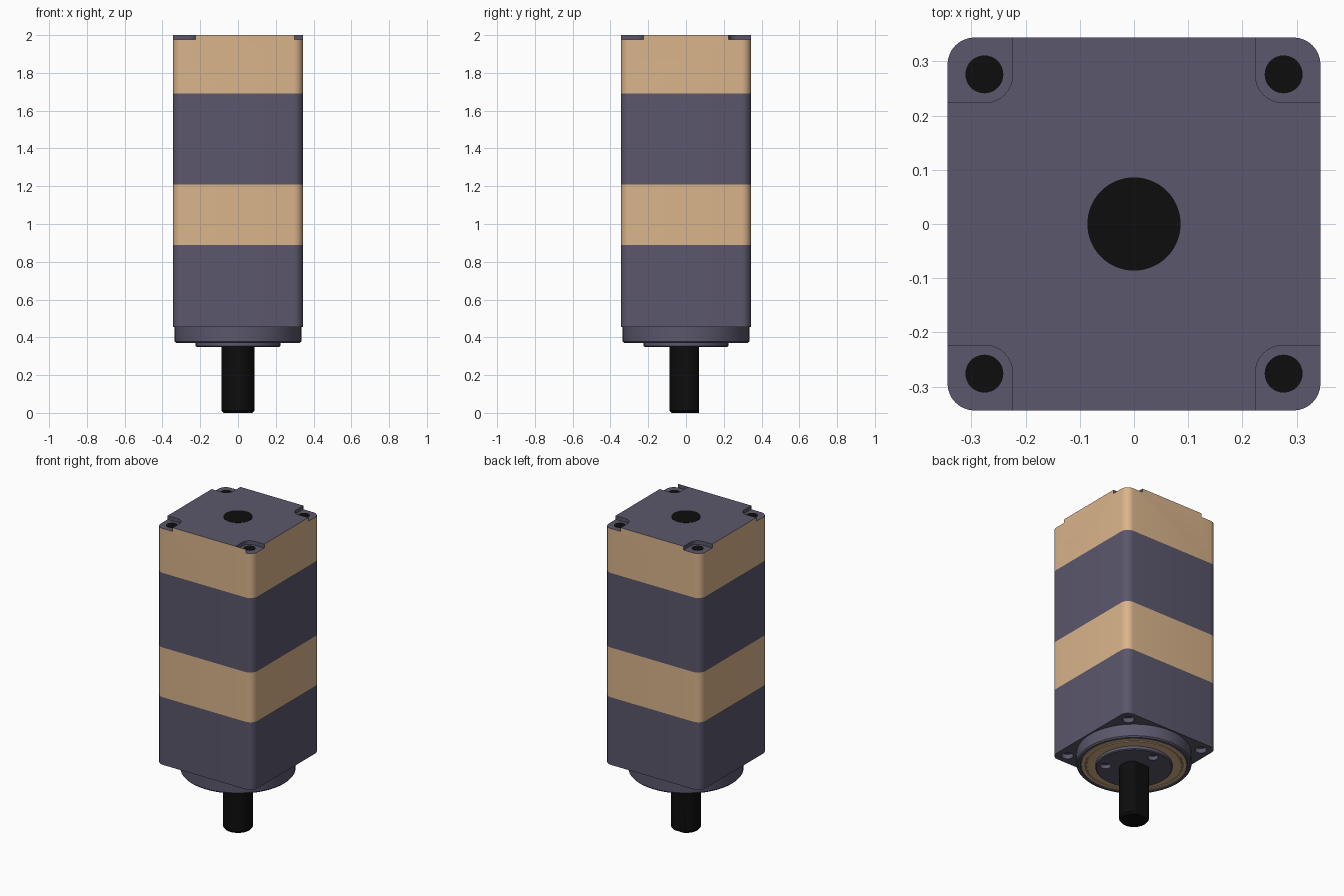
import bpy, bmesh, math

if "Cube" in bpy.data.objects:
    bpy.data.objects.remove(bpy.data.objects["Cube"])

W, R = 0.344, 0.05            # body half width, corner radius
TOP, FLOOR = 2.0, 1.976       # top face, floor of the corner notches


def material(name, rgb):
    m = bpy.data.materials.new(name)
    m.diffuse_color = (*rgb, 1)
    m.use_nodes = True
    m.node_tree.nodes["Principled BSDF"].inputs["Base Color"].default_value = m.diffuse_color
    return m


DARK = material("dark_violet_grey", (0.105, 0.095, 0.15))
TAN = material("tan", (0.70, 0.46, 0.26))
BLACK = material("black", (0.004, 0.004, 0.004))


def finish(bm, name, mat):
    bmesh.ops.remove_doubles(bm, verts=bm.verts, dist=1e-6)
    bmesh.ops.recalc_face_normals(bm, faces=bm.faces)
    me = bpy.data.meshes.new(name)
    bm.to_mesh(me)
    bm.free()
    ob = bpy.data.objects.new(name, me)
    bpy.context.collection.objects.link(ob)
    me.materials.append(mat)
    return ob


def prism(name, pts, z0, z1, mat):
    bm = bmesh.new()
    lo = [bm.verts.new((x, y, z0)) for x, y in pts]
    hi = [bm.verts.new((x, y, z1)) for x, y in pts]
    bm.faces.new(lo)
    bm.faces.new(hi)
    n = len(pts)
    for i in range(n):
        j = (i + 1) % n
        bm.faces.new((lo[i], lo[j], hi[j], hi[i]))
    return finish(bm, name, mat)


def arc(cx, cy, r, a0, a1, n=8):
    return [(cx + r * math.cos(math.radians(a0 + (a1 - a0) * i / n)),
             cy + r * math.sin(math.radians(a0 + (a1 - a0) * i / n))) for i in range(n + 1)]


def circle(cx, cy, r, n=32):
    return arc(cx, cy, r, 0, 360, n)[:-1]


def lathe(name, profile, mat, n=96):
    """Turn a closed (radius, z) profile around z."""
    bm = bmesh.new()
    vs = [bm.verts.new((r, 0, z)) for r, z in profile]
    es = [bm.edges.new((vs[i], vs[(i + 1) % len(vs)])) for i in range(len(vs))]
    bmesh.ops.spin(bm, geom=vs + es, cent=(0, 0, 0), axis=(0, 0, 1),
                   angle=2 * math.pi, steps=n, use_merge=True)
    return finish(bm, name, mat)


def cut(ob, cutters):
    for c in cutters:
        m = ob.modifiers.new("cut", 'BOOLEAN')
        m.operation, m.solver, m.object = 'DIFFERENCE', 'EXACT', c
        bpy.context.view_layer.objects.active = ob
        bpy.ops.object.modifier_apply(modifier=m.name)
        bpy.data.objects.remove(c)


outline = [p for k, (sx, sy) in enumerate([(1, 1), (-1, 1), (-1, -1), (1, -1)])
           for p in arc(sx * (W - R), sy * (W - R), R, 90 * k, 90 * k + 90)]
CORNERS = [(sx, sy) for sx in (-1, 1) for sy in (-1, 1)]

# stacked body sections
gear_housing = prism("gear_housing", outline, 0.455, 0.89, DARK)
prism("middle_band", outline, 0.89, 1.21, TAN)
prism("motor_housing", outline, 1.21, 1.69, DARK)
end_cap = prism("end_cap", outline, 1.69, TOP, TAN)

# blind screw holes under the housing corners
cut(gear_housing, [prism("hole_cutter", circle(sx * 0.276, sy * 0.276, 0.035), 0.4, 0.485, DARK)
                   for sx, sy in CORNERS])

# corner notches in the end cap; the front right one leaves a thin front lip
notches = []
for sx, sy in CORNERS:
    a, far = 0.224, 0.5
    oy = 0.3435 if (sx, sy) == (1, -1) else far
    pts = [(a, oy)] + arc(a + R, a + R, R, 180, 270) + [(far, a), (far, oy)]
    notches.append(prism("notch_cutter", [(sx * x, sy * y) for x, y in pts], FLOOR, 2.1, DARK))
cut(end_cap, notches)

# the cap's top, notch floors and notch walls are dark, its sides tan
me = end_cap.data
me.materials.clear()
me.materials.append(TAN)
me.materials.append(DARK)
for p in me.polygons:
    z = sum(me.vertices[v].co.z for v in p.vertices) / len(p.vertices)
    p.material_index = 1 if z > 1.96 else 0

# black screws in the notches and rear shaft end
for i, (sx, sy) in enumerate(CORNERS):
    prism(f"cap_screw_{i + 1}", circle(sx * 0.276, sy * 0.276, 0.035), 1.95, FLOOR + 0.001, BLACK)
prism("rear_shaft_end", circle(0, 0, 0.086, 64), 1.95, TOP + 0.001, BLACK)

# round output flange with a recessed face
lathe("output_flange", [(0.0, 0.46), (0.335, 0.46), (0.335, 0.378), (0.328, 0.37),
                        (0.313, 0.37), (0.308, 0.38), (0.0, 0.38)], DARK)

# tan seal ring with a shallow step
lathe("seal_ring", [(0.2, 0.385), (0.308, 0.385), (0.308, 0.373), (0.286, 0.373),
                    (0.284, 0.376), (0.278, 0.376), (0.276, 0.372), (0.2, 0.372)], TAN)

# output hub with three screw holes
hub = lathe("output_hub", [(0.0, 0.39), (0.224, 0.39), (0.224, 0.355), (0.219, 0.35),
                           (0.0, 0.35)], DARK)
cut(hub, [prism("hub_cutter", circle(0.17 * math.cos(math.radians(d)),
                                     0.17 * math.sin(math.radians(d)), 0.032), 0.3, 0.375, DARK)
          for d in (90, 210, 330)])

# output shaft, flattened on the back
shaft = lathe("output_shaft", [(0.0, 0.36), (0.087, 0.36), (0.087, 0.012), (0.077, 0.0),
                               (0.0, 0.0)], BLACK, 64)
for v in shaft.data.vertices:
    v.co.y = min(v.co.y, 0.07)

bpy.ops.object.select_all(action='SELECT')
bpy.context.view_layer.objects.active = shaft
bpy.ops.object.shade_smooth_by_angle(angle=math.radians(30))
